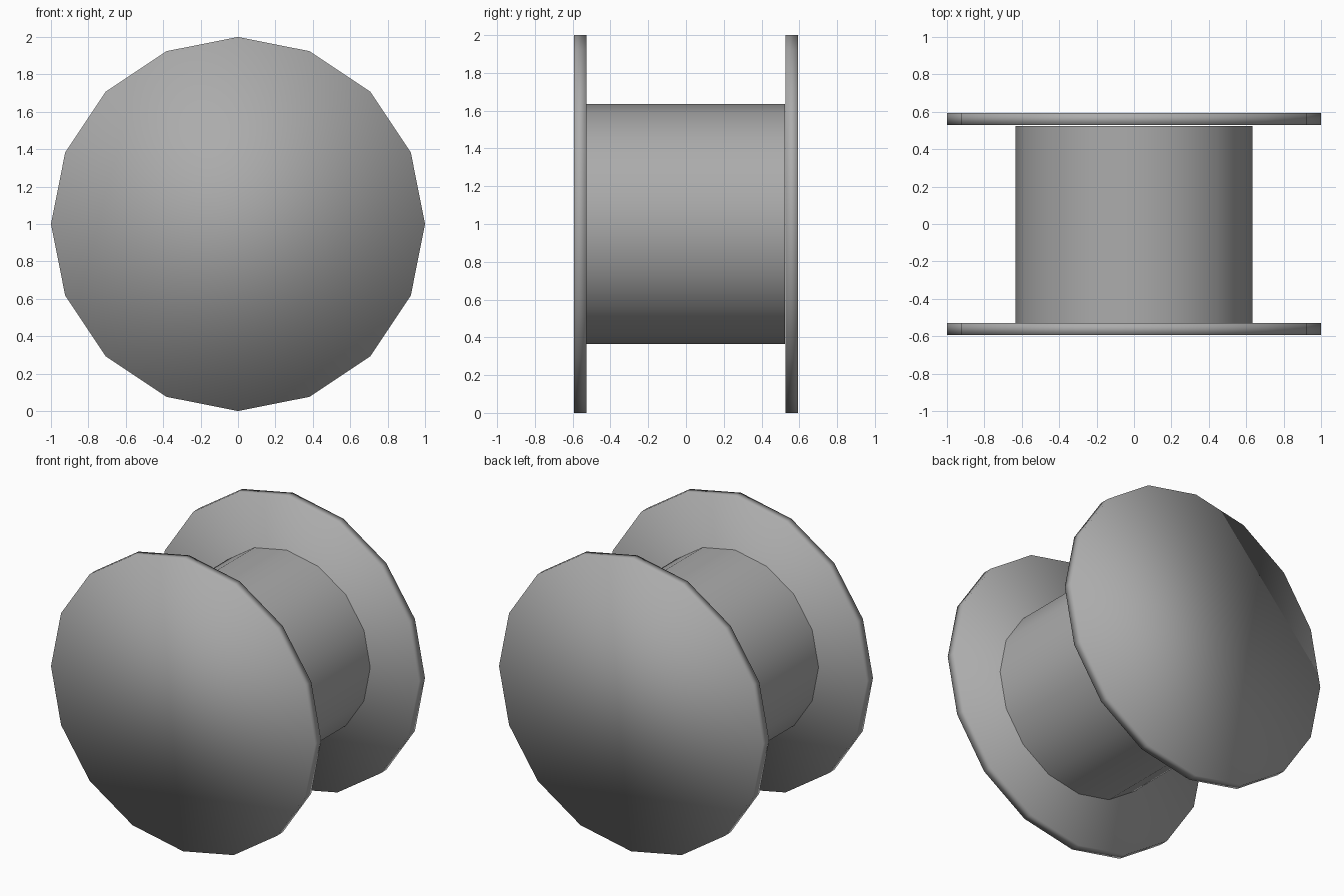
import bpy
from math import pi

if "Cube" in bpy.data.objects:
    bpy.data.objects.remove(bpy.data.objects["Cube"])

SIDES = 16

# Mid grey shared by all parts
grey = bpy.data.materials.new("mid_grey")
grey.diffuse_color = (0.41, 0.41, 0.41, 1)
grey.use_nodes = True
grey.node_tree.nodes["Principled BSDF"].inputs["Base Color"].default_value = grey.diffuse_color


def disc(name, radius, y0, y1, caps):
    """16-sided cylinder lying along y between y0 and y1."""
    bpy.ops.mesh.primitive_cylinder_add(
        vertices=SIDES, radius=radius, depth=y1 - y0, end_fill_type=caps,
        location=(0, (y0 + y1) / 2, 1), rotation=(pi / 2, 0, 0))
    obj = bpy.context.object
    obj.name = name
    bpy.ops.object.transform_apply(location=False, rotation=True, scale=True)
    # Smooth across every edge, giving the soft cap gradient
    bpy.ops.object.shade_smooth()
    obj.data.materials.append(grey)
    return obj


# Two end flanges
disc("front_flange", 1.0, -0.594, -0.528, 'NGON')
disc("back_flange", 1.0, 0.528, 0.594, 'NGON')

# Central open-ended drum between the flanges
disc("drum", 0.634, -0.528, 0.525, 'NOTHING')
